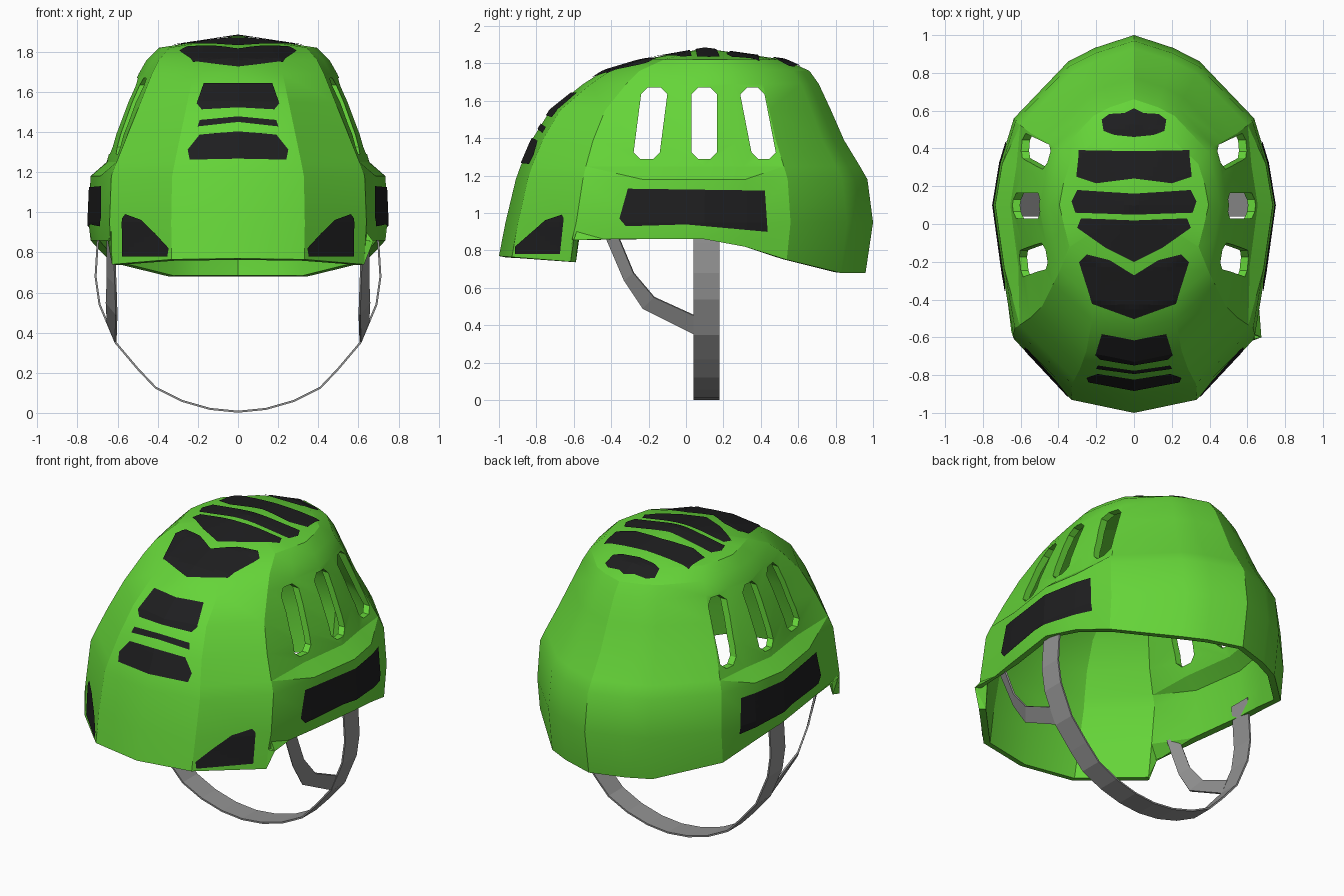
import bpy, bmesh
from mathutils import Vector
from mathutils.bvhtree import BVHTree

if "Cube" in bpy.data.objects:
    bpy.data.objects.remove(bpy.data.objects["Cube"])


def material(name, rgb):
    m = bpy.data.materials.new(name)
    m.diffuse_color = (*rgb, 1)
    m.use_nodes = True
    m.node_tree.nodes["Principled BSDF"].inputs["Base Color"].default_value = m.diffuse_color
    return m


green = material("shell green", (0.13, 0.66, 0.04))
black = material("panel black", (0.013, 0.013, 0.014))
grey = material("strap grey", (0.29, 0.29, 0.29))


def to_object(name, bm, mat):
    me = bpy.data.meshes.new(name)
    bm.to_mesh(me)
    ob = bpy.data.objects.new(name, me)
    bpy.context.collection.objects.link(ob)
    if mat:
        me.materials.append(mat)
    return ob


def activate(ob):
    bpy.ops.object.select_all(action='DESELECT')
    ob.select_set(True)
    bpy.context.view_layer.objects.active = ob


def apply_mods(ob):
    activate(ob)
    for m in list(ob.modifiers):
        bpy.ops.object.modifier_apply(modifier=m.name)


# Shell: half outline (width factor, length factor, rim height), front to back
half = [(0, -1, .77), (.45, -.937, .765), (.855, -.652, .74), (.865, -.645, .86),
        (.935, -.33, .86), (1, 0, .86), (.95, .25, .82), (.86, .51, .75),
        (.47, .845, .68), (.28, .925, .68), (0, 1, .68)]
cols = half + [(-u, v, r) for u, v, r in half[-2:0:-1]]
# Levels: height, side width, front y, back y, width at the corners
rows = [(None, .735, -1.0, .96, .735), (.95, .745, -.965, 1.0, .74),
        (1.18, .735, -.91, .97, .73), (1.25, .655, -.885, .93, .70),
        (1.39, .615, -.825, .845, .635), (1.55, .555, -.725, .775, .56),
        (1.69, .495, -.55, .71, .495), (1.76, .455, -.44, .66, .455),
        (1.82, .395, -.24, .53, .395)]
bm = bmesh.new()
rings = []
for z, w, f, b, wc in rows:
    ring = []
    for u, v, rim in cols:
        y = .1 + v * ((.1 - f) if v < 0 else (b - .1))
        ring.append(bm.verts.new((u * (wc if abs(v) > .5 else w), y, rim if z is None else z)))
    rings.append(ring)
n = len(cols)
for lo, hi in zip(rings, rings[1:]):
    for i in range(n):
        j = (i + 1) % n
        bm.faces.new((lo[i], lo[j], hi[j], hi[i]))
apex = bm.verts.new((0, .1, 1.88))
for i in range(n):
    bm.faces.new((rings[-1][i], rings[-1][(i + 1) % n], apex))
bmesh.ops.triangulate(bm, faces=bm.faces[:])
bm.normal_update()
if apex.normal.z < 0:
    bmesh.ops.reverse_faces(bm, faces=bm.faces[:])
    bm.normal_update()
surface = BVHTree.FromBMesh(bm)
shell = to_object("helmet_shell", bm, green)
sol = shell.modifiers.new("thickness", 'SOLIDIFY')
sol.thickness, sol.offset = .04, -1
apply_mods(shell)

# Side vents: slots cut straight through both sides
for t0, t1, b0, b1 in [(-.24, -.10, -.28, -.14), (.03, .165, .03, .165), (.29, .42, .35, .48)]:
    zt, zb, c = 1.67, 1.29, .035
    slot = [(t0 + c, zt), (t1 - c, zt), (t1, zt - c), (b1, zb + c),
            (b1 - c, zb), (b0 + c, zb), (b0, zb + c), (t0, zt - c)]
    bm = bmesh.new()
    face = bm.faces.new([bm.verts.new((-1, y, z)) for y, z in slot])
    ext = bmesh.ops.extrude_face_region(bm, geom=[face])
    bmesh.ops.translate(bm, vec=(2, 0, 0),
                        verts=[g for g in ext["geom"] if isinstance(g, bmesh.types.BMVert)])
    bmesh.ops.recalc_face_normals(bm, faces=bm.faces[:])
    cutter = to_object("vent_cutter", bm, None)
    cutter.hide_render = True
    cut = shell.modifiers.new("vent", 'BOOLEAN')
    cut.operation, cut.solver, cut.object = 'DIFFERENCE', 'EXACT', cutter
    apply_mods(shell)
    bpy.data.objects.remove(cutter)
activate(shell)
bpy.ops.object.shade_smooth_by_angle(angle=0.42)


# Black panels: half outlines projected onto the shell from one axis, both sides
def panel(name, axis, pts):
    flat = bmesh.new()
    flat.faces.new([flat.verts.new((a, b, 0)) for a, b in pts])
    bmesh.ops.triangulate(flat, faces=flat.faces[:])
    for k in (0, 1):
        for i in range(-40, 80):
            co, no = Vector((0, 0, 0)), Vector((0, 0, 0))
            co[k], no[k] = i * .025, 1
            bmesh.ops.bisect_plane(flat, geom=flat.verts[:] + flat.edges[:] + flat.faces[:],
                                   plane_co=co, plane_no=no)
    out = bmesh.new()
    for s in (1, -1):
        made = {}
        for v in flat.verts:
            a, b = v.co.x, v.co.y
            start, ray = {'z': ((s * a, b, 3), (0, 0, -1)),
                          'y': ((s * a, -3, b), (0, 1, 0)),
                          'x': ((s * 3, a, b), (-s, 0, 0))}[axis]
            hit, normal, _, _ = surface.ray_cast(Vector(start), Vector(ray))
            if hit:
                made[v] = out.verts.new(hit + normal * .006)
        for f in flat.faces:
            if all(v in made for v in f.verts):
                g = out.faces.new([made[v] for v in f.verts])
                g.normal_update()
                if g.normal.dot(Vector(ray)) > 0:
                    g.normal_flip()
    flat.free()
    to_object(name, out, black)


panel("top_panel_rear", 'z', [(0, .61), (.05, .585), (.13, .58), (.17, .55), (.16, .49), (.1, .47), (0, .46)])
panel("top_panel_wide", 'z', [(0, .385), (.29, .39), (.305, .25), (.2, .215), (0, .24)])
panel("top_panel_bar", 'z', [(0, .16), (.3, .18), (.33, .12), (.31, .06), (0, .05)])
panel("top_panel_wedge", 'z', [(0, .02), (.28, .03), (.3, -.02), (.15, -.125), (0, -.2)])
panel("top_panel_chevron", 'z', [(0, -.27), (.13, -.19), (.25, -.16), (.29, -.2), (.22, -.42), (0, -.5)])
panel("front_panel_upper", 'y', [(0, 1.64), (.17, 1.64), (.205, 1.54), (.18, 1.51), (0, 1.52)])
panel("front_panel_bar", 'y', [(0, 1.475), (.19, 1.457), (.2, 1.425), (0, 1.447)])
panel("front_panel_lower", 'y', [(0, 1.4), (.19, 1.385), (.25, 1.31), (.24, 1.26), (0, 1.265)])
panel("side_panel", 'x', [(-.31, 1.13), (.42, 1.12), (.435, .9), (0, .94), (-.32, .93), (-.355, .97)])
panel("corner_panel", 'x', [(-.91, .78), (-.91, .82), (-.75, .96), (-.66, .99), (-.65, .97), (-.67, .78)])


# Straps: thin ribbons between two edge lines
def ribbon(name, edge_a, edge_b):
    bm = bmesh.new()
    a, b = ([bm.verts.new(p) for p in e] for e in (edge_a, edge_b))
    for i in range(len(a) - 1):
        bm.faces.new((a[i], a[i + 1], b[i + 1], b[i]))
    ob = to_object(name, bm, grey)
    m = ob.modifiers.new("thickness", 'SOLIDIFY')
    m.thickness, m.offset = .01, 0
    apply_mods(ob)


chin = [(.69, .95), (.70, .84), (.71, .68), (.69, .54), (.61, .35), (.5, .22),
        (.41, .125), (.28, .06), (.14, .02), (0, .006)]
chin += [(-x, z) for x, z in chin[-2::-1]]
ribbon("chin_strap", [(x, .04, z) for x, z in chin], [(x, .18, z) for x, z in chin])

upper = [(.65, -.38, .92), (.65, -.28, .68), (.655, -.17, .55), (.65, .05, .45)]
lower = [(.62, -.45, .92), (.61, -.33, .64), (.605, -.23, .49), (.61, .05, .35)]
for s, side in ((1, "right"), (-1, "left")):
    ribbon("front_strap_" + side, [(s * x, y, z) for x, y, z in upper],
           [(s * x, y, z) for x, y, z in lower])
